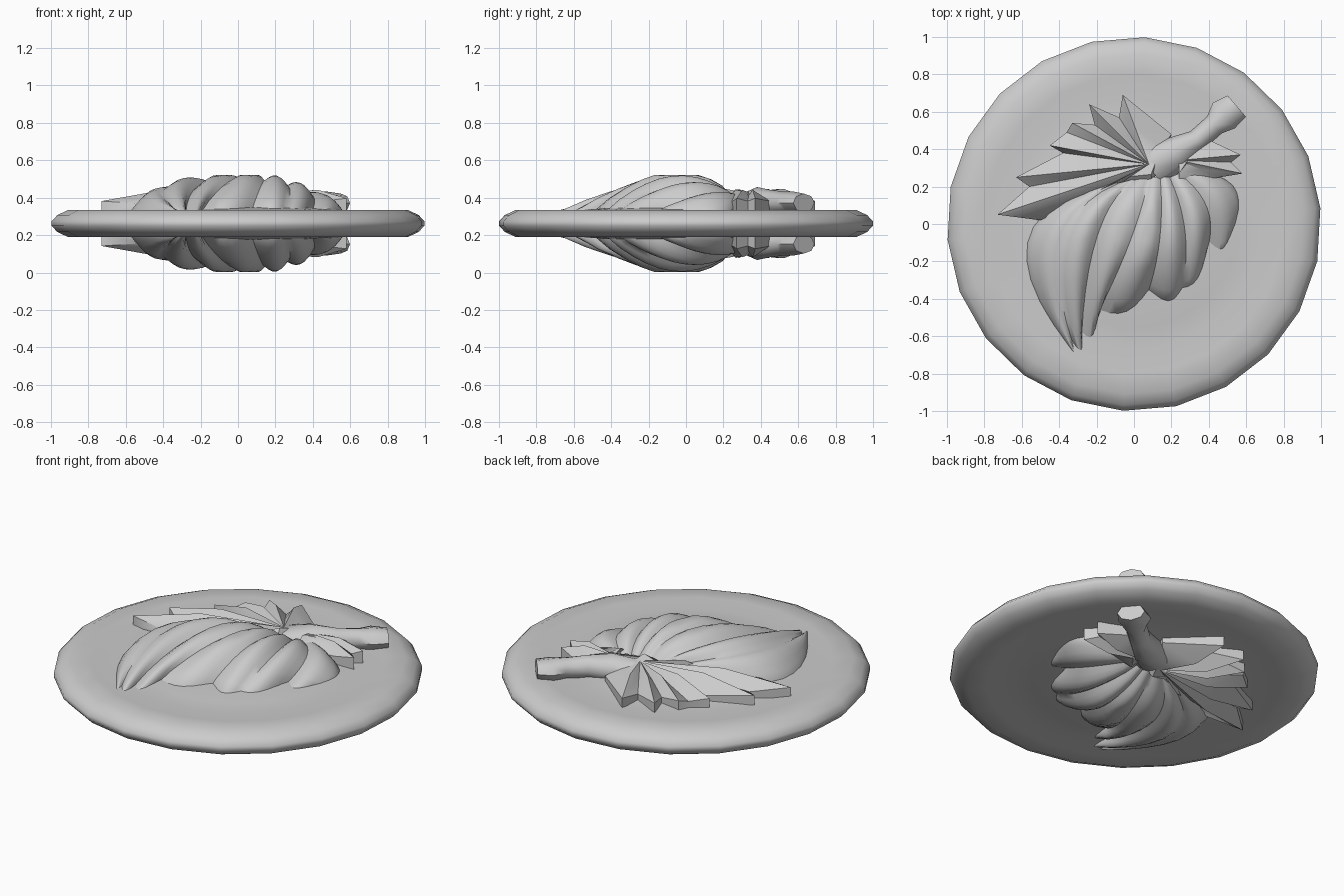
import bpy, bmesh, math
from mathutils import Vector

if "Cube" in bpy.data.objects:
    bpy.data.objects.remove(bpy.data.objects["Cube"])

MID = 0.262  # height of the medallion's middle plane

clay = bpy.data.materials.new("light_grey")
clay.use_nodes = True
clay.diffuse_color = (0.6, 0.6, 0.6, 1)
clay.node_tree.nodes["Principled BSDF"].inputs["Base Color"].default_value = (0.6, 0.6, 0.6, 1)


def finish(name, bm, angle, mirrored=True):
    """Turn a bmesh into a smooth object, mirrored to the underside."""
    bmesh.ops.remove_doubles(bm, verts=bm.verts, dist=0.0005)
    bmesh.ops.recalc_face_normals(bm, faces=bm.faces)
    mesh = bpy.data.meshes.new(name)
    bm.to_mesh(mesh)
    bm.free()
    mesh.materials.append(clay)
    ob = bpy.data.objects.new(name, mesh)
    ob.location.z = MID
    bpy.context.collection.objects.link(ob)
    if mirrored:
        mod = ob.modifiers.new("both_sides", "MIRROR")
        mod.use_axis = (False, False, True)
        mod.use_mirror_merge = False
    bpy.ops.object.select_all(action="DESELECT")
    ob.select_set(True)
    bpy.context.view_layer.objects.active = ob
    bpy.ops.object.shade_smooth_by_angle(angle=math.radians(angle))
    return ob


def grid(bm, rows, wrap=False):
    """Skin equal rows of points with quads."""
    vs = [[bm.verts.new(p) for p in row] for row in rows]
    n = len(vs[0])
    for a, b in zip(vs, vs[1:]):
        for i in range(n if wrap else n - 1):
            j = (i + 1) % n
            bm.faces.new((a[i], a[j], b[j], b[i]))
    return vs


# Disc with a rounded rim and a shallow hollow on both sides
half = [(0, 0.09), (0.4, 0.085), (0.56, 0.072), (0.67, 0.062),
        (0.8, 0.073), (0.91, 0.073), (0.97, 0.045), (1, 0.012)]
profile = half + [(r, -z) for r, z in reversed(half)]
SIDES = 22
bm = bmesh.new()
grid(bm, [[(r * math.cos(a), r * math.sin(a), z)
           for a in (math.tau * (i + 0.3) / SIDES for i in range(SIDES))]
          for r, z in profile], wrap=True)
bmesh.ops.dissolve_degenerate(bm, edges=bm.edges, dist=0.0001)
finish("disc", bm, 60, mirrored=False)


# Pumpkin: seams fan out from the stalk; each is start, bend, end and height
seams = [
    ((-0.12, 0.22), (-0.92, 0.02), (-0.34, -0.66), 0.06),
    ((-0.08, 0.22), (-0.56, 0.02), (-0.32, -0.66), 0.19),
    ((0.00, 0.24), (-0.25, 0.06), (-0.28, -0.6), 0.205),
    ((0.08, 0.25), (0.02, -0.06), (-0.2, -0.49), 0.235),
    ((0.14, 0.25), (0.17, -0.1), (0.07, -0.38), 0.225),
    ((0.19, 0.25), (0.33, -0.05), (0.25, -0.38), 0.19),
    ((0.24, 0.27), (0.47, 0.1), (0.39, -0.14), 0.15),
    ((0.28, 0.3), (0.72, 0.24), (0.5, -0.09), 0.06),
]
STEPS, ACROSS = 10, 6


def seam_point(seam, t):
    a, b, c = (Vector(p) for p in seam[:3])
    return a * (1 - t) ** 2 + b * 2 * t * (1 - t) + c * t * t


bm = bmesh.new()
for k, (left, right) in enumerate(zip(seams, seams[1:])):
    rows = []
    for s in range(STEPS + 1):
        t = s / STEPS
        swell = math.sin(math.pi * t) ** 0.8 if 0 < s < STEPS else 0
        row = []
        for i in range(ACROSS + 1):
            u = i / ACROSS
            bulge = math.sin(math.pi * u)
            xy = seam_point(left, t).lerp(seam_point(right, t), u)
            # rib ends bulge outward at the bottom
            xy += Vector((0.02, -0.05)) * bulge * t ** 3
            base = 0.14 * (1 - t) + 0.055 * t
            peak = left[3] + (right[3] - left[3]) * u
            z = base + (peak - 0.095) * swell + 0.035 * bulge * (0.25 + swell)
            row.append((xy.x, xy.y, min(z, 0.26)))
        rows.append(row)
    grid(bm, rows)
    # skirt closing the rib's foot against the disc
    grid(bm, [rows[-1], [(x, y, 0.03) for x, y, z in rows[-1]]])
    if k == 0:
        side = [r[0] for r in rows]
        grid(bm, [side, [(x, y, 0.03) for x, y, z in side]])
    if k == len(seams) - 2:
        side = [r[-1] for r in rows]
        grid(bm, [side, [(x, y, 0.03) for x, y, z in side]])
finish("pumpkin_ribs", bm, 50)


# Leaves: points alternate between notch and tooth tip around a hub
def leaf(name, hub, outline, ridge, notch, edge):
    hub = Vector(hub)
    inner, rim, foot = [], [], []
    for i, p in enumerate(outline):
        tip = i % 2 == 1
        p = Vector((*p, edge + (0.015 if tip else 0)))
        q = hub.lerp(p, 0.55)
        q.z = ridge if tip else notch
        inner.append(q)
        rim.append(p)
        foot.append(Vector((p.x, p.y, 0.06)))
    bm = bmesh.new()
    vs = grid(bm, [foot, rim, inner], wrap=True)
    top = bm.verts.new(hub)
    for i, v in enumerate(vs[2]):
        bm.faces.new((v, vs[2][(i + 1) % len(outline)], top))
    finish(name, bm, 40)


leaf("large_leaf", (0.08, 0.32, 0.165), [
    (0.2, 0.48), (-0.06, 0.69), (-0.08, 0.57), (-0.24, 0.64),
    (-0.21, 0.53), (-0.33, 0.54), (-0.36, 0.49), (-0.45, 0.42),
    (-0.38, 0.38), (-0.63, 0.25), (-0.56, 0.2), (-0.73, 0.05),
    (-0.5, 0.02), (-0.3, 0.12), (-0.1, 0.2), (0.1, 0.22)],
    ridge=0.185, notch=0.14, edge=0.105)
leaf("small_leaf", (0.24, 0.34, 0.165), [
    (0.4, 0.45), (0.57, 0.37), (0.52, 0.33), (0.58, 0.27),
    (0.46, 0.25), (0.24, 0.21)],
    ridge=0.18, notch=0.15, edge=0.12)


# Stem: flared at the base, with a knob at the cut end
rings = [(0.08, 0.3, 0.12, 0.05), (0.22, 0.38, 0.095, 0.085),
         (0.34, 0.45, 0.06, 0.07), (0.43, 0.53, 0.06, 0.06),
         (0.48, 0.58, 0.09, 0.06), (0.55, 0.63, 0.075, 0.05)]
along = Vector((0.7, 0.6)).normalized()
bm = bmesh.new()
rows = []
for x, y, wide, tall in rings:
    rows.append([(x - along.y * wide * math.cos(a), y + along.x * wide * math.cos(a),
                  0.11 + tall * math.sin(a))
                 for a in (math.tau * i / 8 for i in range(8))])
vs = grid(bm, rows, wrap=True)
bm.faces.new(vs[0])
bm.faces.new(vs[-1])
finish("stem", bm, 50)
